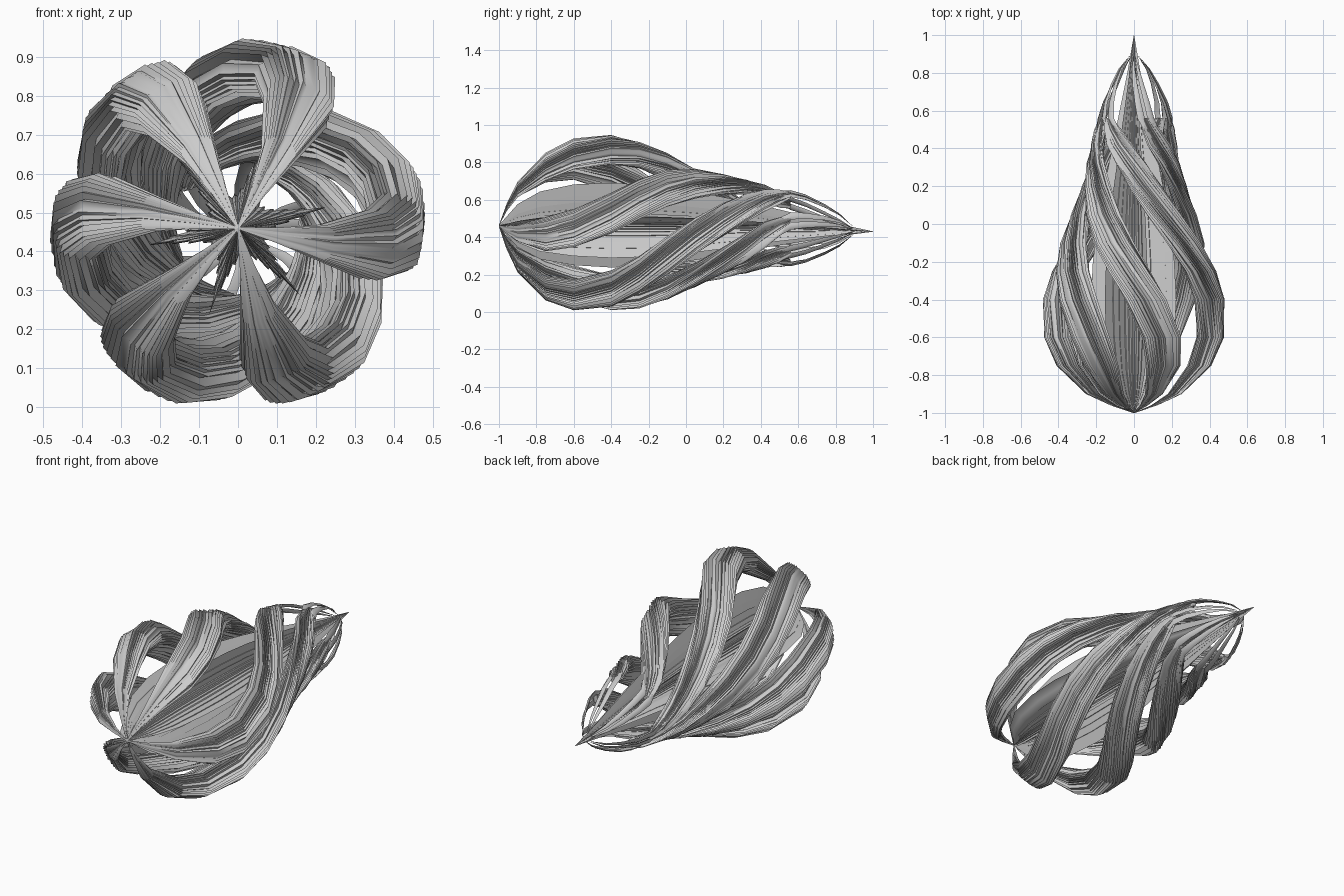
import bpy, bmesh, math, random

if "Cube" in bpy.data.objects:
    bpy.data.objects.remove(bpy.data.objects["Cube"])

random.seed(4)


def interp(table, y):
    """Linear lookup in a list of (y, value) pairs."""
    for (a, va), (b, vb) in zip(table, table[1:]):
        if y <= b:
            return va + (vb - va) * (y - a) / (b - a)
    return table[-1][1]


TWIST = [(-1, 0), (-.8, 1), (-.6, 8), (-.4, 20), (-.2, 37), (0, 59),
         (.15, 78), (.3, 101), (.45, 130), (.56, 148), (.9, 165)]
OUTER = [(-1, .005), (-.96, .125), (-.9, .255), (-.75, .41), (-.6, .475), (-.4, .482),
         (-.2, .435), (0, .35), (.2, .28), (.4, .23), (.5, .215), (.56, .20)]
WIDTH = [(-1, .003), (-.9, .045), (-.75, .09), (-.5, .11), (-.1, .105), (.05, .097),
         (.3, .082), (.45, .068), (.56, .025)]
THICK = [(-1, .003), (-.9, .035), (-.7, .068), (-.4, .076), (0, .058),
         (.3, .042), (.5, .03), (.56, .015)]
CENTRE = [(-1, .46), (-.6, .467), (.4, .457), (1, .43)]


def loft(name, rings):
    """Skin a list of closed rings, cap both ends, smooth the gentle edges."""
    bm = bmesh.new()
    rows = [[bm.verts.new(p) for p in ring] for ring in rings]
    n = len(rows[0])
    for r0, r1 in zip(rows, rows[1:]):
        for i in range(n):
            j = (i + 1) % n
            bm.faces.new((r0[i], r0[j], r1[j], r1[i]))
    bm.faces.new(rows[0])
    bm.faces.new(rows[-1])
    bmesh.ops.recalc_face_normals(bm, faces=bm.faces)
    mesh = bpy.data.meshes.new(name)
    bm.to_mesh(mesh)
    bm.free()
    mesh.shade_smooth()
    mesh.set_sharp_from_angle(angle=math.radians(65))
    obj = bpy.data.objects.new(name, mesh)
    bpy.context.collection.objects.link(obj)
    return obj


def place(y, angle, radial, tangent):
    """Point from radial / tangential offsets around the long axis."""
    a = math.radians(angle)
    c, s = math.cos(a), math.sin(a)
    return (radial * c - tangent * s, y, interp(CENTRE, y) + radial * s + tangent * c)


def strand(name, start):
    """Pleated band that bulges out from the nose and twists backwards."""
    n = 60
    pleats = [random.uniform(.97, 1.04) if i % 2 else random.uniform(.76, .92)
              for i in range(n)]
    rings = []
    for y in (-1, -.96, -.9, -.75, -.6, -.4, -.25, -.1, .05, .2, .32, .42, .5, .56):
        h, w = interp(THICK, y), interp(WIDTH, y)
        mid = interp(OUTER, y) - h
        ring = []
        for i, p in enumerate(pleats):
            t = 2 * math.pi * i / n
            cr, ct = math.cos(t), math.sin(t)
            # squarish oval section
            rad = math.copysign(abs(cr) ** .65, cr) * h * p
            tan = math.copysign(abs(ct) ** .8, ct) * w * p
            ring.append(place(y, start + interp(TWIST, y), mid + rad, tan))
        rings.append(ring)
    return loft(name, rings)


def filament(name, start, offset):
    """Thin strip running from a strand end to the tail."""
    rings = []
    for y, r, w in ((.46, .20, .022), (.56, .195, .02), (.64, .175, .017),
                    (.74, .13, .013), (.82, .085, .008), (.89, .025, .001)):
        a = start + interp(TWIST, y) + offset
        rings.append([place(y, a, r + .5 * w, 0), place(y, a, r, w),
                      place(y, a, r - .5 * w, 0), place(y, a, r, -w)])
    return loft(name, rings)


# Six twisted outer strands, each ending in two filaments
for k, start in enumerate((-77, -11, 61, 117, 170, 223)):
    strand(f"outer_strand_{k + 1}", start)
    filament(f"tail_filament_{k + 1}a", start, -8)
    filament(f"tail_filament_{k + 1}b", start, 8)

# Straight core: six thin blades radiating from a slim pleated middle
PER_BLADE = (0, 1.5, 3, 5, 7, 10, 14, 19, 24, 30, 36, 41, 46, 50, 53, 55, 57, 58.5)
angles = [60 * b + d for b in range(6) for d in PER_BLADE]
core = []
ripple = [(1.02 if i % 2 == 0 else .88) * random.uniform(.96, 1.02)
          for i in range(len(angles))]
for y, r in ((-1, .004), (-.9, .115), (-.78, .18), (-.6, .215), (-.4, .225), (-.2, .215),
             (0, .19), (.2, .155), (.4, .115), (.6, .075), (.8, .035), (1, .001)):
    ring = []
    for a, p in zip(angles, ripple):
        off = min(a % 60, 60 - a % 60)
        blade = .36 + .66 * math.exp(-off / 6.5)
        ring.append(place(y, a + 12, r * p * blade, 0))
    core.append(ring)
loft("core", core)
